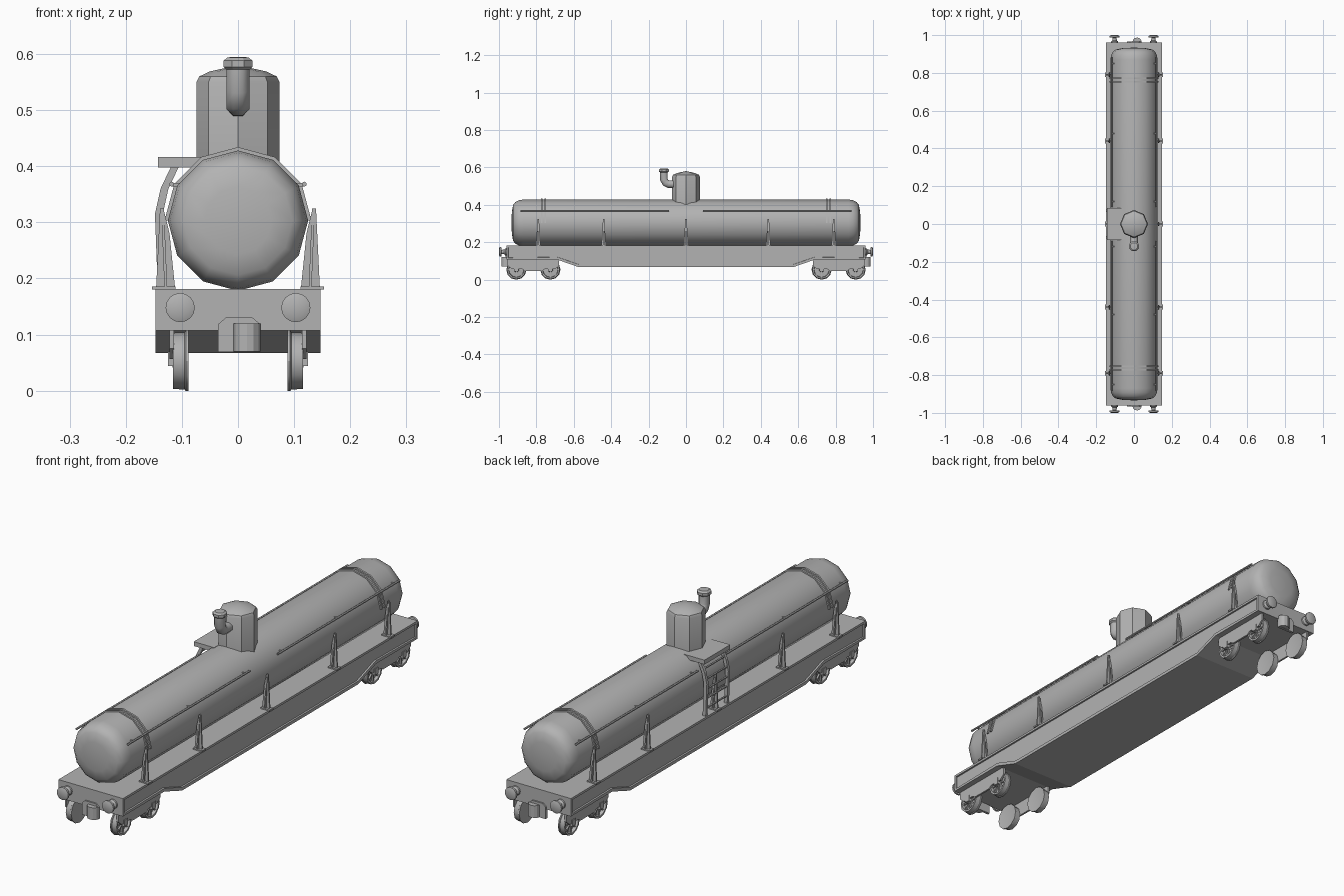
import bpy, bmesh, math
from mathutils import Vector, Matrix

cube = bpy.data.objects.get("Cube")
if cube:
    bpy.data.objects.remove(cube, do_unlink=True)

grey = bpy.data.materials.new("plain_grey")
grey.use_nodes = True
grey.diffuse_color = (0.45, 0.45, 0.45, 1)
grey.node_tree.nodes["Principled BSDF"].inputs["Base Color"].default_value = (0.45, 0.45, 0.45, 1)


def finish(name, bm, smooth=None):
    bmesh.ops.recalc_face_normals(bm, faces=bm.faces)
    mesh = bpy.data.meshes.new(name)
    bm.to_mesh(mesh)
    bm.free()
    mesh.materials.append(grey)
    ob = bpy.data.objects.new(name, mesh)
    bpy.context.collection.objects.link(ob)
    if smooth:
        bpy.ops.object.select_all(action='DESELECT')
        ob.select_set(True)
        bpy.context.view_layer.objects.active = ob
        bpy.ops.object.shade_smooth_by_angle(angle=math.radians(smooth))
    return ob


def box(name, x, y, z):
    bm = bmesh.new()
    bmesh.ops.create_cube(bm, size=1)
    for v in bm.verts:
        v.co = [r[0] + (c + 0.5) * (r[1] - r[0]) for c, r in zip(v.co, (x, y, z))]
    return finish(name, bm)


def lathe(name, profile, sides, origin, axis, smooth=None, phase=0):
    """Revolve (radius, distance) points about an axis through origin."""
    bm = bmesh.new()
    turn = Vector((0, 0, 1)).rotation_difference(Vector(axis)).to_matrix()
    rings = []
    for r, d in profile:
        n = sides if r > 0 else 1
        rings.append([bm.verts.new(Vector(origin) + turn @ Vector((
            r * math.cos(phase + math.tau * i / sides),
            r * math.sin(phase + math.tau * i / sides), d))) for i in range(n)])
    for a, b in zip(rings, rings[1:]):
        for i in range(sides):
            j = (i + 1) % sides
            quad = [a[i % len(a)], a[j % len(a)], b[j % len(b)], b[i % len(b)]]
            bm.faces.new(list(dict.fromkeys(quad)))
    for ring in (rings[0], rings[-1]):
        if len(ring) > 1:
            bm.faces.new(ring)
    return finish(name, bm, smooth)


def prism(name, outline, axis, lo, hi, inset=None):
    """Extrude a 2D outline along x (points y,z) or along y (points x,z)."""
    bm = bmesh.new()
    put = (lambda p, d: (d, *p)) if axis == 'x' else (lambda p, d: (p[0], d, p[1]))
    a = [bm.verts.new(put(p, lo)) for p in outline]
    b = [bm.verts.new(put(p, hi)) for p in outline]
    caps = [bm.faces.new(a), bm.faces.new(b)]
    for i in range(len(a)):
        j = (i + 1) % len(a)
        bm.faces.new((a[i], a[j], b[j], b[i]))
    bmesh.ops.recalc_face_normals(bm, faces=bm.faces)
    if inset:
        bmesh.ops.inset_individual(bm, faces=caps, thickness=inset, depth=0)
        bmesh.ops.inset_individual(bm, faces=caps, thickness=0.001, depth=-inset / 2)
    return finish(name, bm)


def tube(name, points, radius, sides=8, smooth=None):
    """Sweep a polygon along a path lying in a vertical plane."""
    bm = bmesh.new()
    pts = [Vector(p) for p in points]
    rings = []
    for i, p in enumerate(pts):
        into = (p - pts[i - 1]).normalized() if i else None
        out = (pts[i + 1] - p).normalized() if i + 1 < len(pts) else None
        t = ((into or out) + (out or into)).normalized()
        side = Vector((1, 0, 0)) if abs(t.x) < 0.001 else Vector((0, 1, 0))
        up = t.cross(side)
        rings.append([bm.verts.new(p + radius * (side * math.cos(a) + up * math.sin(a)))
                      for a in (math.tau * (k + 0.5) / sides for k in range(sides))])
    for a, b in zip(rings, rings[1:]):
        for k in range(sides):
            j = (k + 1) % sides
            bm.faces.new((a[k], a[j], b[j], b[k]))
    bm.faces.new(rings[0])
    bm.faces.new(rings[-1])
    return finish(name, bm, smooth)


TANK_Z, TANK_R = 0.303, 0.125

# Tank barrel with domed ends
half = [(0.125, 0.87), (0.121, 0.893), (0.112, 0.912), (0.097, 0.924), (0.06, 0.931), (0, 0.934)]
lathe("tank", [(r, -d) for r, d in reversed(half)] + half, 12, (0, 0, TANK_Z), (0, 1, 0), 40)

# Underframe with deepened middle and recessed sides
bottom = [(-0.96, 0.107), (-0.69, 0.107), (-0.575, 0.067)]
outline = [(-0.96, 0.181)] + bottom + [(-y, z) for y, z in reversed(bottom)] + [(0.96, 0.181)]
prism("underframe", outline, 'x', -0.147, 0.147, inset=0.013)

# Filling dome, vent pipe and cap
lathe("dome", [(0.074, 0.40), (0.074, 0.55), (0.069, 0.56), (0.05, 0.569), (0, 0.58)],
      8, (0, 0, 0), (0, 0, 1), 30)
elbow = [(0, -0.05, 0.51), (0, -0.092, 0.51), (0, -0.109, 0.517), (0, -0.118, 0.535), (0, -0.118, 0.58)]
tube("vent_pipe", elbow, 0.022, 8, 50)
lathe("vent_cap", [(0.022, 0.572), (0.028, 0.577), (0.028, 0.588), (0.02, 0.594), (0, 0.595)],
      8, (0, -0.118, 0), (0, 0, 1), phase=math.pi / 8)

# Platform and ladder on one side
box("platform", (-0.143, -0.05), (-0.084, 0.084), (0.398, 0.416))
rail = [(-0.112, 0.40), (-0.131, 0.36), (-0.141, 0.315), (-0.136, 0.181)]
band = [(x - 0.007, z) for x, z in rail] + [(x + 0.007, z) for x, z in reversed(rail)]
for y in (-0.07, 0.07):
    prism("ladder_rail", band, 'y', y - 0.006, y + 0.006)
for x, z in ((-0.137, 0.21), (-0.138, 0.25), (-0.14, 0.29), (-0.138, 0.33), (-0.128, 0.37)):
    tube("ladder_rung", [(x, -0.07, z), (x, 0.07, z)], 0.004, 6)

for s in (-1, 1):
    # Tank supports: tapered web with a narrow outer flange on a foot plate
    for y in (-0.79, -0.44, 0, 0.44, 0.79):
        web = [(s * x, z) for x, z in ((0.112, 0.181), (0.146, 0.181), (0.139, 0.325),
                                       (0.133, 0.325), (0.122, 0.28))]
        prism("support_web", web, 'y', y - 0.003, y + 0.003)
        flange = [(y - 0.012, 0.181), (y + 0.012, 0.181), (y + 0.004, 0.325), (y - 0.004, 0.325)]
        ob = prism("support_flange", flange, 'x', s * 0.126, s * 0.131)
        for v in ob.data.vertices:
            v.co.x += s * 0.006 * (v.co.z - 0.181) / 0.144
        box("support_foot", (s * 0.132 - 0.021, s * 0.132 + 0.021), (y - 0.013, y + 0.013), (0.18, 0.186))

    # Handrails along the tank with short brackets
    for e in (-1, 1):
        tube("handrail", [(s * 0.118, e * 0.09, 0.368), (s * 0.118, e * 0.885, 0.368)], 0.0045, 6)
        for y in (0.12, 0.48, 0.85):
            box("rail_bracket", (s * 0.111 - 0.007, s * 0.111 + 0.007),
                (e * y - 0.003, e * y + 0.003), (0.364, 0.37))

for e in (-1, 1):
    # Paired hold-down straps over the tank
    for y in (0.752, 0.772):
        arc = [(r * math.sin(a), TANK_Z + r * math.cos(a))
               for r, sign in ((0.131, 1), (0.122, -1))
               for a in (sign * math.pi * k / 6 for k in range(-3, 4))]
        prism("tank_strap", arc, 'y', e * y - 0.004, e * y + 0.004)

    # Coupling plate and curved hook block
    plate = [(-0.036, 0.069), (-0.036, 0.118), (-0.022, 0.13), (0.026, 0.13), (0.04, 0.118), (0.04, 0.069)]
    prism("coupling_plate", plate, 'y', e * 0.955, e * 0.966)
    bm = bmesh.new()
    arc = [(0.016 + 0.024 * math.cos(math.pi * k / 6), e * (0.965 + 0.022 * math.sin(math.pi * k / 6)))
           for k in range(7)]
    face = bm.faces.new([bm.verts.new((x, y, 0.07)) for x, y in arc])
    top = bmesh.ops.extrude_face_region(bm, geom=[face])["geom"]
    bmesh.ops.translate(bm, vec=(0, 0, 0.05), verts=[v for v in top if isinstance(v, bmesh.types.BMVert)])
    finish("coupling_hook", bm)

    for s in (-1, 1):
        # Buffers
        lathe("buffer", [(0.02, 0.955), (0.019, 0.966), (0.012, 0.972), (0.011, 0.986),
                         (0.026, 0.988), (0.026, 0.996), (0.016, 1.0), (0, 1.0)],
              16, (s * 0.103, 0, 0.148), (0, e, 0), 30)

        # Bogie side frames
        frame = [(-0.138, 0.11), (-0.138, 0.075), (-0.115, 0.056), (-0.06, 0.056), (-0.045, 0.046)]
        frame = frame + [(-y, z) for y, z in reversed(frame)]
        prism("bogie_frame", [(e * 0.816 + y, z) for y, z in frame], 'x', s * 0.114, s * 0.122)

        # Dished wheels with raised spokes, and axle boxes
        for y in (0.725, 0.907):
            lathe("wheel", [(0, 0.092), (0.04, 0.09), (0.054, 0.088), (0.054, 0.093), (0.051, 0.095),
                            (0.05, 0.116), (0.042, 0.116), (0.04, 0.103), (0.014, 0.105),
                            (0.012, 0.117), (0, 0.117)],
                  12, (0, e * y, 0.053), (s, 0, 0), 30)
            for k in range(4):
                spoke = box("wheel_spoke", (-0.004, 0.004), (-0.041, 0.041), (-0.003, 0.003))
                spoke.data.transform(Matrix.Translation((s * 0.107, e * y, 0.053))
                                     @ Matrix.Rotation(math.pi * k / 4, 4, 'X'))
            box("axle_box", (s * 0.119 - 0.006, s * 0.119 + 0.006),
                (e * y - 0.012, e * y + 0.012), (0.044, 0.07))
